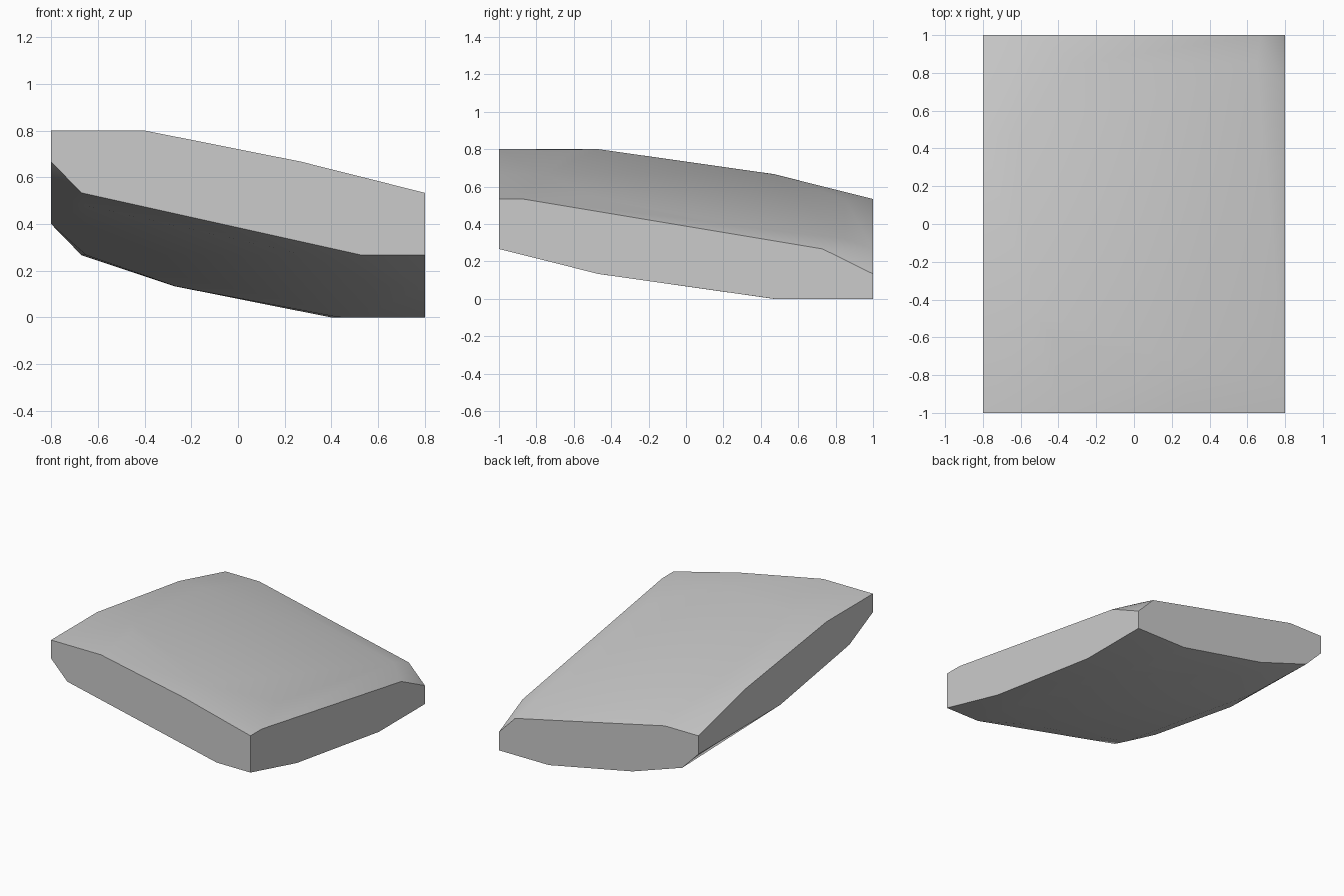
import bpy
import bmesh
import math

if "Cube" in bpy.data.objects:
    bpy.data.objects.remove(bpy.data.objects["Cube"], do_unlink=True)

HX, HY = 0.8, 1.0      # half width and half depth
STEP = 0.8 / 6         # height between contour lines

grey = bpy.data.materials.new("light grey stone")
grey.use_nodes = True
color = (0.6, 0.6, 0.6, 1)
grey.diffuse_color = color
grey.node_tree.nodes["Principled BSDF"].inputs["Base Color"].default_value = color

# Rim corners by height level, where the slopes meet the side walls
TOP_RIM = {6: [(-HX, -HY), (-0.4, -HY), (-HX, -0.47)],
           5: [(0.27, -HY), (-HX, 0.47)],
           4: [(HX, -HY), (HX, -0.87), (-0.53, HY), (-HX, HY)],
           2: [(HX, 0.73), (0.67, HY)],
           1: [(HX, HY)]}
UNDER_RIM = {0: [(HX, HY), (HX, 0.47), (0.4, HY)],
             1: [(HX, -0.47), (-0.27, HY)],
             2: [(HX, -HY), (0.53, -HY), (-0.67, HY)],
             3: [(-HX, HY), (-HX, 0.06)],
             4: [(-0.67, -HY), (-HX, -0.73)],
             5: [(-HX, -HY)]}

# Outline of the flat field inside the rim, raised a little above it
FIELD = [(-0.43, -0.6), (-0.53, -0.47), (-0.61, 0.47), (-0.29, 0.85),
         (0.65, 0.85), (0.65, -0.46), (0.27, -0.75)]


def field_height(x, y):
    return 0.605 - 0.225 * x - 0.162 * y


bm = bmesh.new()
for rim in (TOP_RIM, UNDER_RIM):
    for level, points in rim.items():
        for x, y in points:
            bm.verts.new((x, y, level * STEP))

# The underside field is the top field turned through the centre
for x, y in FIELD:
    z = field_height(x, y)
    bm.verts.new((x, y, z))
    bm.verts.new((-x, -y, 6 * STEP - z))

# Wrap the corners into one convex slab and merge its flat faces
bmesh.ops.convex_hull(bm, input=bm.verts)
bmesh.ops.delete(bm, geom=[v for v in bm.verts if not v.link_faces], context='VERTS')
bmesh.ops.dissolve_limit(bm, angle_limit=math.radians(0.5), verts=bm.verts, edges=bm.edges)
bmesh.ops.recalc_face_normals(bm, faces=bm.faces)

mesh = bpy.data.meshes.new("sloping_slab")
bm.to_mesh(mesh)
bm.free()
mesh.materials.append(grey)
slab = bpy.data.objects.new("sloping_slab", mesh)
bpy.context.collection.objects.link(slab)

# Soft shading across the slopes, crisp wall edges
bpy.context.view_layer.objects.active = slab
slab.select_set(True)
bpy.ops.object.shade_smooth_by_angle(angle=math.radians(40))
